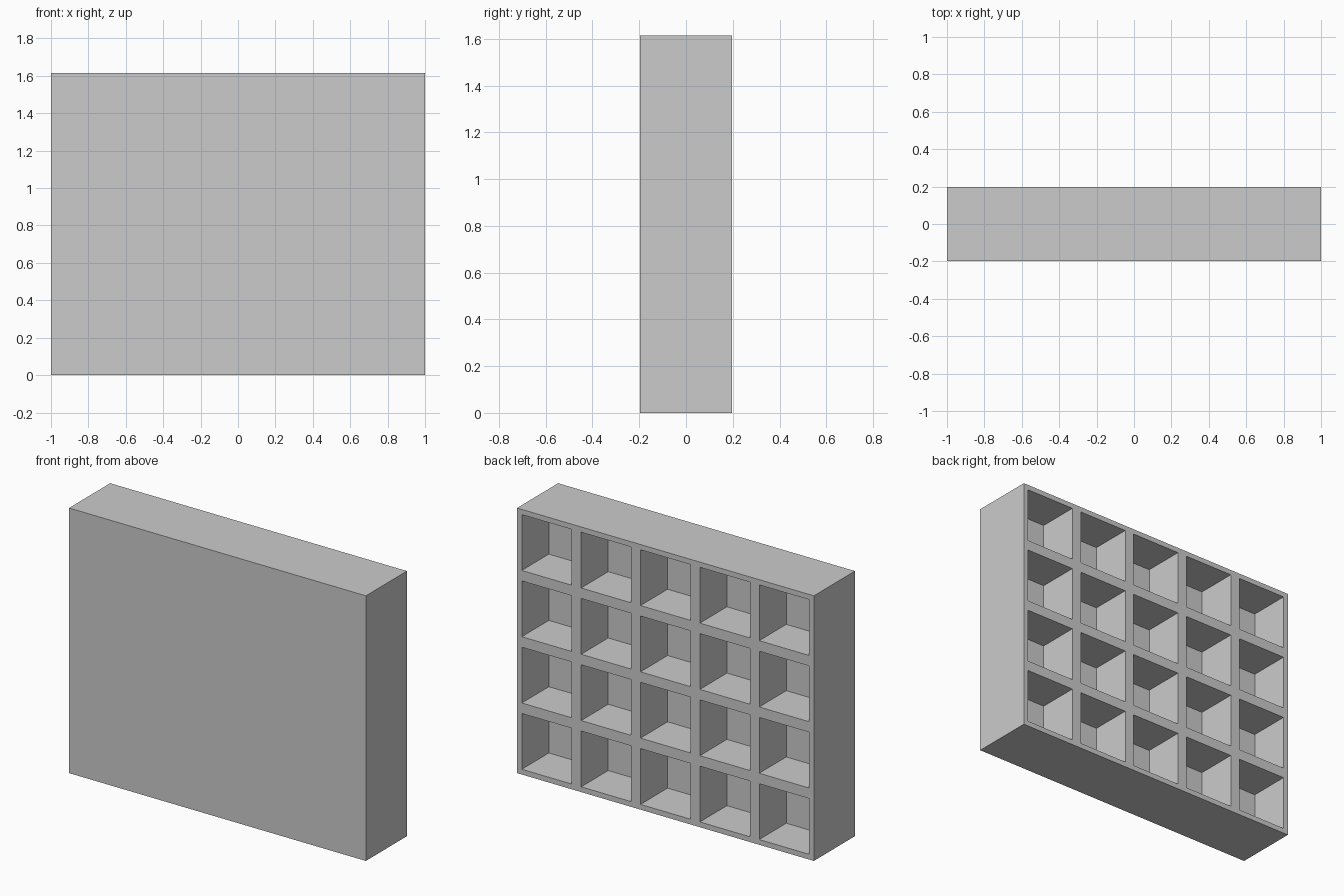
import bpy, bmesh
from mathutils import Matrix

if "Cube" in bpy.data.objects:
    bpy.data.objects.remove(bpy.data.objects["Cube"])

WIDTH, DEPTH, HEIGHT = 2.0, 0.395, 1.615
COLS, ROWS = 5, 4
WALL = 0.032          # half thickness of the dividers
CELL_DEPTH = 0.26

bm = bmesh.new()

# Open back: grid of cells in the plane y = +DEPTH/2
to_back = (Matrix.Translation((0, DEPTH / 2, HEIGHT / 2))
           @ Matrix.Rotation(-1.5707963268, 4, 'X')
           @ Matrix.Diagonal((WIDTH / 2, HEIGHT / 2, 1, 1)))
bmesh.ops.create_grid(bm, x_segments=COLS, y_segments=ROWS, size=1, matrix=to_back)
cells = bm.faces[:]
rim = [e for e in bm.edges if e.is_boundary]

# Outer shell: sides pulled to the front and closed with a flat panel
ret = bmesh.ops.extrude_edge_only(bm, edges=rim)
front_verts = [g for g in ret['geom'] if isinstance(g, bmesh.types.BMVert)]
bmesh.ops.translate(bm, verts=front_verts, vec=(0, -DEPTH, 0))
bmesh.ops.holes_fill(bm, edges=[e for e in bm.edges if e.is_boundary], sides=0)

# Compartments: inset every cell and push it inward
bmesh.ops.inset_individual(bm, faces=cells, thickness=WALL, use_even_offset=True)
floors = bmesh.ops.extrude_discrete_faces(bm, faces=cells)['faces']
bmesh.ops.translate(bm, verts=[v for f in floors for v in f.verts],
                    vec=(0, -CELL_DEPTH, 0))

# Clean up flat subdivisions and normals
bmesh.ops.dissolve_limit(bm, angle_limit=0.01, verts=bm.verts[:], edges=bm.edges[:])
bmesh.ops.recalc_face_normals(bm, faces=bm.faces[:])
bmesh.ops.triangulate(bm, faces=[f for f in bm.faces if len(f.verts) > 4])

mesh = bpy.data.meshes.new("compartment_shelf")
bm.to_mesh(mesh)
bm.free()
shelf = bpy.data.objects.new("compartment_shelf", mesh)
bpy.context.collection.objects.link(shelf)
